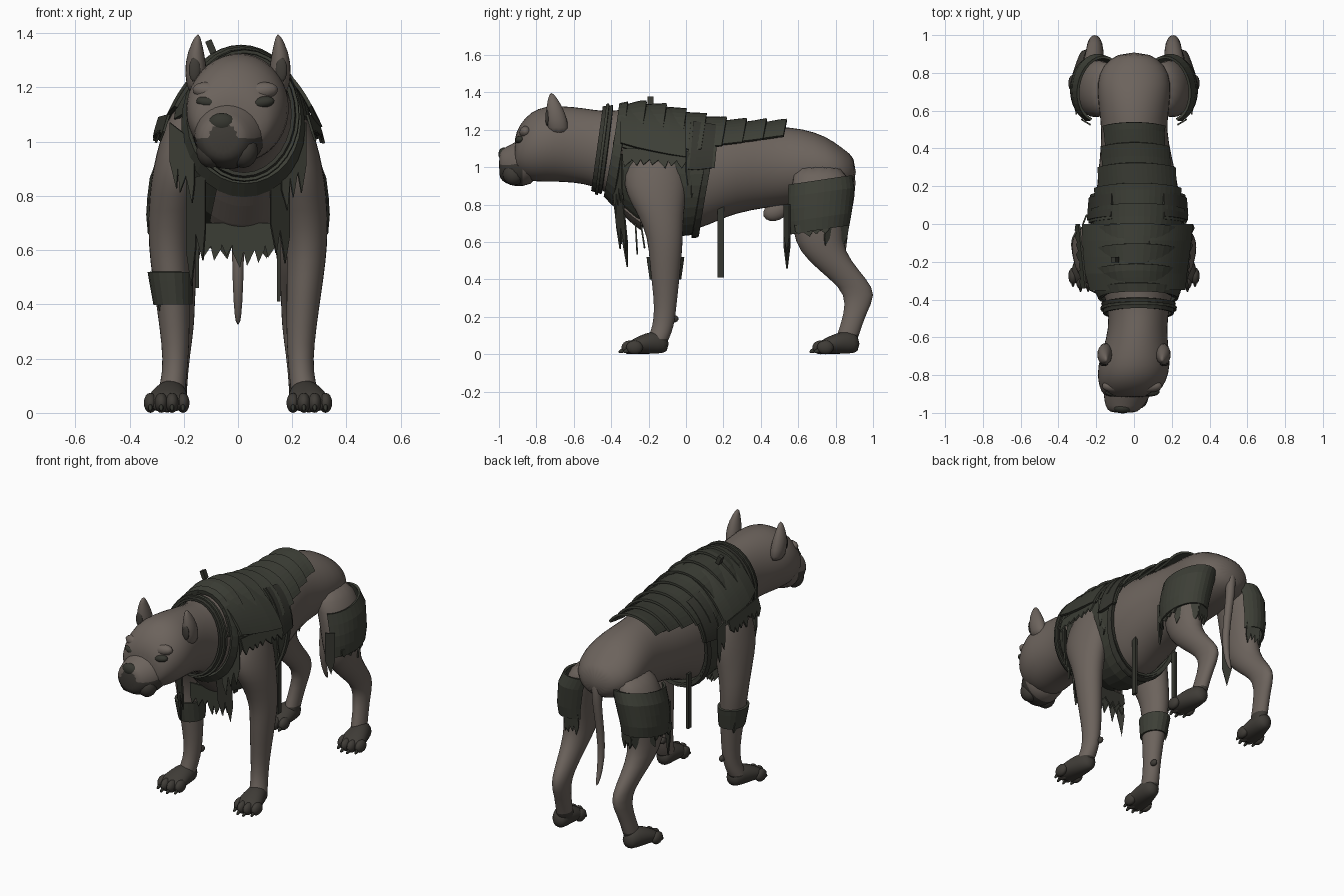
import bpy, bmesh, math, random
from mathutils import Vector, Matrix, Euler

random.seed(4)
cube = bpy.data.objects.get("Cube")
if cube:
    bpy.data.objects.remove(cube, do_unlink=True)


def material(name, colour):
    mat = bpy.data.materials.new(name)
    mat.use_nodes = True
    mat.diffuse_color = (*colour, 1)
    mat.node_tree.nodes["Principled BSDF"].inputs["Base Color"].default_value = (*colour, 1)
    return mat


FUR = material("taupe fur", (0.15, 0.125, 0.108))
CLOTH = material("dark olive cloth", (0.046, 0.049, 0.037))
SKIN = material("dark skin", (0.05, 0.045, 0.038))
STRAP = material("charcoal strap", (0.036, 0.037, 0.029))


def finish(name, bm, mats, smooth=True, subdivide=False, thickness=0, rule=None):
    """Turn a bmesh into a named object with its materials and modifiers."""
    bmesh.ops.recalc_face_normals(bm, faces=bm.faces)
    for face in bm.faces:
        face.smooth = smooth
        if rule and rule(face.calc_center_median()):
            face.material_index = 1
    mesh = bpy.data.meshes.new(name)
    bm.to_mesh(mesh)
    bm.free()
    for mat in mats:
        mesh.materials.append(mat)
    obj = bpy.data.objects.new(name, mesh)
    bpy.context.collection.objects.link(obj)
    if thickness:
        solid = obj.modifiers.new("thickness", "SOLIDIFY")
        solid.thickness = thickness
        solid.offset = 0
    if subdivide:
        rounding = obj.modifiers.new("rounding", "SUBSURF")
        rounding.levels = rounding.render_levels = 1
    return obj


def along(rings, t):
    """Interpolate a profile ring (position, centre, centre, radius, radius)."""
    for low, high in zip(rings, rings[1:]):
        if t <= high[0]:
            f = max(0, (t - low[0]) / (high[0] - low[0]))
            return [p + (q - p) * f for p, q in zip(low, high)]
    return rings[-1]


def point(rings, axis, t, angle, out=0, side=1):
    _, cu, cv, ru, rv = along(rings, t)
    u = cu + (ru + out) * math.cos(angle)
    v = cv + (rv + out) * math.sin(angle)
    return Vector((u * side, t, v)) if axis == "Y" else Vector((u * side, v, t))


def loft(name, rings, axis, mats, side=1, sides=16, rule=None):
    bm = bmesh.new()
    loops = [[bm.verts.new(point(rings, axis, r[0], math.tau * i / sides, 0, side))
              for i in range(sides)] for r in rings]
    for a, b in zip(loops, loops[1:]):
        for i in range(sides):
            j = (i + 1) % sides
            bm.faces.new((a[i], a[j], b[j], b[i]))
    bm.faces.new(loops[0])
    bm.faces.new(loops[-1])
    return finish(name, bm, mats, subdivide=True, rule=rule)


def shell(name, rings, axis, span, arc, out, mat, slant=0, flare=0, side=1, steps=18):
    """Curved plate that follows a profile, lifted off its surface."""
    bm = bmesh.new()
    rows = []
    for k in range(5):
        f = k / 4
        row = []
        for i in range(steps + 1):
            s = i / steps
            angle = math.radians(arc[0] + (arc[1] - arc[0]) * s)
            t = span[0] + (span[1] - span[0]) * f + slant * math.sin(angle)
            lift = out[0] + (out[1] - out[0]) * f + flare * (1 - s) ** 2
            row.append(bm.verts.new(point(rings, axis, t, angle, lift, side)))
        rows.append(row)
    for a, b in zip(rows, rows[1:]):
        for i in range(steps):
            bm.faces.new((a[i], a[i + 1], b[i + 1], b[i]))
    bmesh.ops.remove_doubles(bm, verts=bm.verts, dist=0.0001)
    return finish(name, bm, [mat], thickness=0.014, smooth=False)


def rag(name, start, end, drop, teeth, mat=CLOTH):
    """Torn cloth fringe hanging from a line."""
    bm = bmesh.new()
    start, end, drop = Vector(start), Vector(end), Vector(drop)
    for i in range(teeth):
        p, q = start.lerp(end, i / teeth), start.lerp(end, (i + 1) / teeth)
        fall = drop * random.uniform(0.7, 1)
        corners = (p, q, q + fall * 0.65, p.lerp(q, random.uniform(0.2, 0.8)) + fall, p + fall * 0.65)
        bm.faces.new([bm.verts.new(c) for c in corners])
    return finish(name, bm, [mat], smooth=False, thickness=0.009)


def ball(name, loc, size, mat, turn=(0, 0, 0)):
    bm = bmesh.new()
    bmesh.ops.create_uvsphere(bm, u_segments=14, v_segments=8, radius=1,
                              matrix=Matrix.LocRotScale(Vector(loc), Euler(turn), Vector(size)))
    return finish(name, bm, [mat])


def block(name, loc, size, mat, turn=(0, 0, 0)):
    bm = bmesh.new()
    bmesh.ops.create_cube(bm, size=1, matrix=Matrix.LocRotScale(Vector(loc), Euler(turn), Vector(size)))
    return finish(name, bm, [mat], smooth=False)


def upright(rows):
    """Convert (y, x, bottom, top, half width) rows to profile rings."""
    return [(y, x, (low + top) / 2, wide, (top - low) / 2) for y, x, low, top, wide in rows]


# Head, neck and trunk in one profile
BODY = upright([
    (-0.92, -0.03, 0.97, 1.16, 0.12), (-0.89, -0.02, 0.95, 1.23, 0.155), (-0.83, -0.01, 0.92, 1.3, 0.185),
    (-0.75, 0, 0.92, 1.33, 0.195), (-0.66, 0.01, 0.92, 1.33, 0.175), (-0.55, 0.02, 0.91, 1.32, 0.155),
    (-0.44, 0.025, 0.88, 1.3, 0.165), (-0.36, 0.02, 0.8, 1.31, 0.19), (-0.25, 0.01, 0.7, 1.32, 0.21),
    (-0.1, 0.015, 0.65, 1.3, 0.225), (0.05, 0.02, 0.65, 1.26, 0.23), (0.2, 0.02, 0.73, 1.23, 0.22),
    (0.35, 0.01, 0.77, 1.22, 0.193), (0.5, 0, 0.79, 1.22, 0.172), (0.62, 0, 0.81, 1.21, 0.19),
    (0.75, 0, 0.83, 1.17, 0.2), (0.84, 0, 0.86, 1.1, 0.17), (0.91, 0, 0.9, 1.05, 0.08)])
loft("body", BODY, "Y", [FUR], sides=20)

# Muzzle with dark jowls, nose and mouth
MUZZLE = upright([
    (-1, -0.055, 0.95, 1.08, 0.06), (-0.985, -0.055, 0.925, 1.1, 0.09), (-0.94, -0.045, 0.9, 1.12, 0.115),
    (-0.88, -0.03, 0.89, 1.16, 0.135), (-0.78, -0.02, 0.92, 1.18, 0.15)])
loft("muzzle", MUZZLE, "Y", [FUR, SKIN], rule=lambda c: c.z < 1.02 and c.y < -0.84)
ball("nose", (-0.06, -0.975, 1.07), (0.05, 0.028, 0.036), STRAP)
for side, label in ((1, "left"), (-1, "right")):
    ball(label + "_jowl", (-0.04 + side * 0.06, -0.92, 0.965), (0.055, 0.06, 0.062), SKIN)
    ball(label + "_eye", (-0.01 + side * 0.1, -0.887, 1.145), (0.046, 0.026, 0.022), STRAP, (0, -side * 0.15, 0))
    ball(label + "_brow", (-0.01 + side * 0.09, -0.858, 1.185), (0.07, 0.034, 0.034), FUR, (0, -side * 0.15, 0))
    # Pricked ear with its darker hollow
    ear = [(1.17, 0.15, -0.68, 0.035, 0.06), (1.25, 0.155, -0.69, 0.046, 0.062),
           (1.33, 0.157, -0.705, 0.034, 0.045), (1.4, 0.147, -0.72, 0.006, 0.01)]
    loft(label + "_ear", ear, "Z", [FUR], side, 10)
    ball(label + "_ear_hollow", (side * 0.16, -0.742, 1.265), (0.022, 0.01, 0.045), SKIN)

# Collar and scarf edge
shell("collar", BODY, "Y", (-0.475, -0.42), (0, 360), (0.018, 0.02), STRAP, slant=0.03, steps=28)
shell("collar_rim", BODY, "Y", (-0.455, -0.44), (0, 360), (0.03, 0.03), CLOTH, slant=0.03, steps=28)
shell("scarf", BODY, "Y", (-0.395, -0.35), (0, 360), (0.025, 0.03), CLOTH, slant=0.04, steps=28)

# Vest with overlapping, swept back plates and an open chest patch
shell("vest", BODY, "Y", (-0.33, 0.12), (0, 360), (0.015, 0.012), CLOTH, slant=0.05, steps=32)
shell("girth_strap", BODY, "Y", (0.09, 0.125), (0, 360), (0.022, 0.022), STRAP, slant=0.06, steps=32)
shell("chest_patch", BODY, "Y", (-0.39, -0.24), (242, 298), (0.026, 0.026), FUR)
for i in range(8):
    reach = 78 - i * 4
    y = -0.4 + i * 0.107
    shell(f"back_plate_{i + 1}", BODY, "Y", (y, y + 0.14), (90 - reach, 90 + reach),
          (0.01, 0.036), CLOTH, slant=0.05)
block("shoulder_clip", (-0.1, -0.19, 1.35), (0.025, 0.03, 0.05), STRAP, (0, -0.4, 0))

# Torn chest apron
rag("chest_apron", (-0.14, -0.27, 0.7), (0.14, -0.27, 0.7), (0, 0.01, -0.17), 7)
rag("chest_apron_back", (-0.12, -0.24, 0.69), (0.12, -0.24, 0.69), (0, 0.02, -0.13), 5, STRAP)

FORELEG = [
    (0.02, 0.255, -0.17, 0.05, 0.05), (0.08, 0.245, -0.15, 0.052, 0.06), (0.15, 0.232, -0.12, 0.046, 0.058),
    (0.25, 0.23, -0.11, 0.052, 0.06), (0.38, 0.238, -0.11, 0.062, 0.074), (0.5, 0.248, -0.11, 0.07, 0.088),
    (0.62, 0.256, -0.11, 0.077, 0.096), (0.75, 0.243, -0.135, 0.09, 0.125), (0.85, 0.225, -0.16, 0.1, 0.165),
    (0.95, 0.208, -0.165, 0.098, 0.175), (1.06, 0.18, -0.16, 0.095, 0.15), (1.15, 0.15, -0.16, 0.07, 0.11)]
HINDLEG = [
    (0.02, 0.23, 0.84, 0.045, 0.06), (0.1, 0.23, 0.865, 0.042, 0.06), (0.22, 0.215, 0.905, 0.04, 0.06),
    (0.32, 0.205, 0.935, 0.045, 0.085), (0.4, 0.21, 0.87, 0.052, 0.1), (0.5, 0.22, 0.765, 0.068, 0.118),
    (0.6, 0.22, 0.705, 0.085, 0.13), (0.75, 0.215, 0.71, 0.102, 0.152), (0.9, 0.19, 0.72, 0.107, 0.158),
    (1.02, 0.13, 0.71, 0.085, 0.14)]
PAW = upright([(-0.32, 0.265, 0, 0.06, 0.072), (-0.28, 0.262, 0, 0.085, 0.08),
               (-0.22, 0.255, 0, 0.115, 0.074), (-0.15, 0.245, 0, 0.13, 0.058), (-0.09, 0.24, 0.01, 0.1, 0.04)])


def paw(label, side, shift):
    foot = [(r[0] + shift, *r[1:]) for r in PAW]
    loft(label + "_paw", foot, "Y", [SKIN], side, 12)
    for i in range(4):
        x, y = side * (0.203 + i * 0.04), shift - (0.3 if i in (1, 2) else 0.275)
        ball(f"{label}_toe_{i + 1}", (x, y, 0.037), (0.025, 0.045, 0.037), SKIN)
        ball(f"{label}_claw_{i + 1}", (x, y - 0.038, 0.02), (0.008, 0.024, 0.012), STRAP, (0.4, 0, 0))


def low(c):
    return c.z < 0.1


for side, label in ((1, "left"), (-1, "right")):
    # Legs and paws
    loft(label + "_front_leg", FORELEG, "Z", [FUR, SKIN], side, 14, low)
    loft(label + "_hind_leg", HINDLEG, "Z", [FUR, SKIN], side, 14, low)
    paw(label + "_front", side, 0)
    paw(label + "_hind", side, 1.02)
    ball(label + "_dewclaw", (side * 0.205, -0.065, 0.19), (0.016, 0.025, 0.02), SKIN)

    # Flared shoulder mantle, fringe and flank pouch
    arc, pouch = ((14, 75), (5, 58)) if side > 0 else ((166, 105), (175, 122))
    shell(label + "_shoulder_mantle", BODY, "Y", (-0.35, 0), arc, (0.018, 0.022), CLOTH, flare=0.045)
    rag(label + "_mantle_fringe", (side * 0.255, -0.34, 1.1), (side * 0.29, 0, 1.09),
        (side * 0.03, 0, -0.1), 7)
    rag(label + "_mantle_front", (side * 0.16, -0.385, 1), (side * 0.25, -0.34, 1.07), (0, 0, -0.28), 3)
    rag(label + "_mantle_rear", (side * 0.27, 0, 1.09), (side * 0.25, 0.05, 1.05), (0, 0, -0.24), 2)
    rag(label + "_chest_rag", (side * 0.12, -0.39, 0.88), (side * 0.19, -0.34, 0.86), (0, 0.04, -0.4), 2, STRAP)
    shell(label + "_pouch", BODY, "Y", (0, 0.15), pouch, (0.026, 0.024), CLOTH, slant=0.03)
    shell(label + "_pouch_flap", BODY, "Y", (0.015, 0.135), pouch, (0.032, 0.03), STRAP, slant=0.03)

    # Thigh guard with slanted hem and torn edge
    shell(label + "_thigh_guard", HINDLEG, "Z", (0.665, 0.93), (-72, 130), (0.016, 0.018), CLOTH,
          slant=0.025, side=side)
    rag(label + "_thigh_hem_back", (side * 0.31, 0.75, 0.7), (side * 0.23, 0.868, 0.7), (0, -0.02, -0.14), 4)
    rag(label + "_thigh_hem_inner", (side * 0.23, 0.87, 0.71), (side * 0.15, 0.85, 0.73), (0, -0.02, -0.15), 3)
    rag(label + "_thigh_hem_side", (side * 0.305, 0.58, 0.69), (side * 0.322, 0.76, 0.7), (0, 0.01, -0.07), 4)
    rag(label + "_thigh_streamer", (side * 0.23, 0.525, 0.8), (side * 0.28, 0.555, 0.8), (0, 0, -0.36), 1, STRAP)

    # Loose hanging strap
    bottom = 0.41 if side > 0 else 0.46
    block(label + "_hanging_strap", (side * 0.15, 0.185, (bottom + 0.8) / 2),
          (0.014, 0.034, 0.8 - bottom), STRAP)

# Wrap on one foreleg
shell("foreleg_wrap", FORELEG, "Z", (0.4, 0.52), (0, 360), (0.002, 0.006), CLOTH, side=-1)
rag("foreleg_wrap_fringe", (-0.3, -0.16, 0.44), (-0.3, -0.05, 0.44), (0.02, 0, -0.09), 3)

# Tail and underside
TAIL = [(0.32, 0, 0.88, 0.008, 0.008), (0.4, 0, 0.845, 0.018, 0.018), (0.55, 0, 0.825, 0.023, 0.023),
        (0.75, 0, 0.86, 0.026, 0.026), (0.92, 0, 0.888, 0.03, 0.03), (1.06, 0, 0.85, 0.036, 0.04)]
loft("tail", TAIL, "Z", [FUR], sides=10)
ball("belly_fold", (0, 0.48, 0.765), (0.035, 0.07, 0.05), FUR, (0.4, 0, 0))
